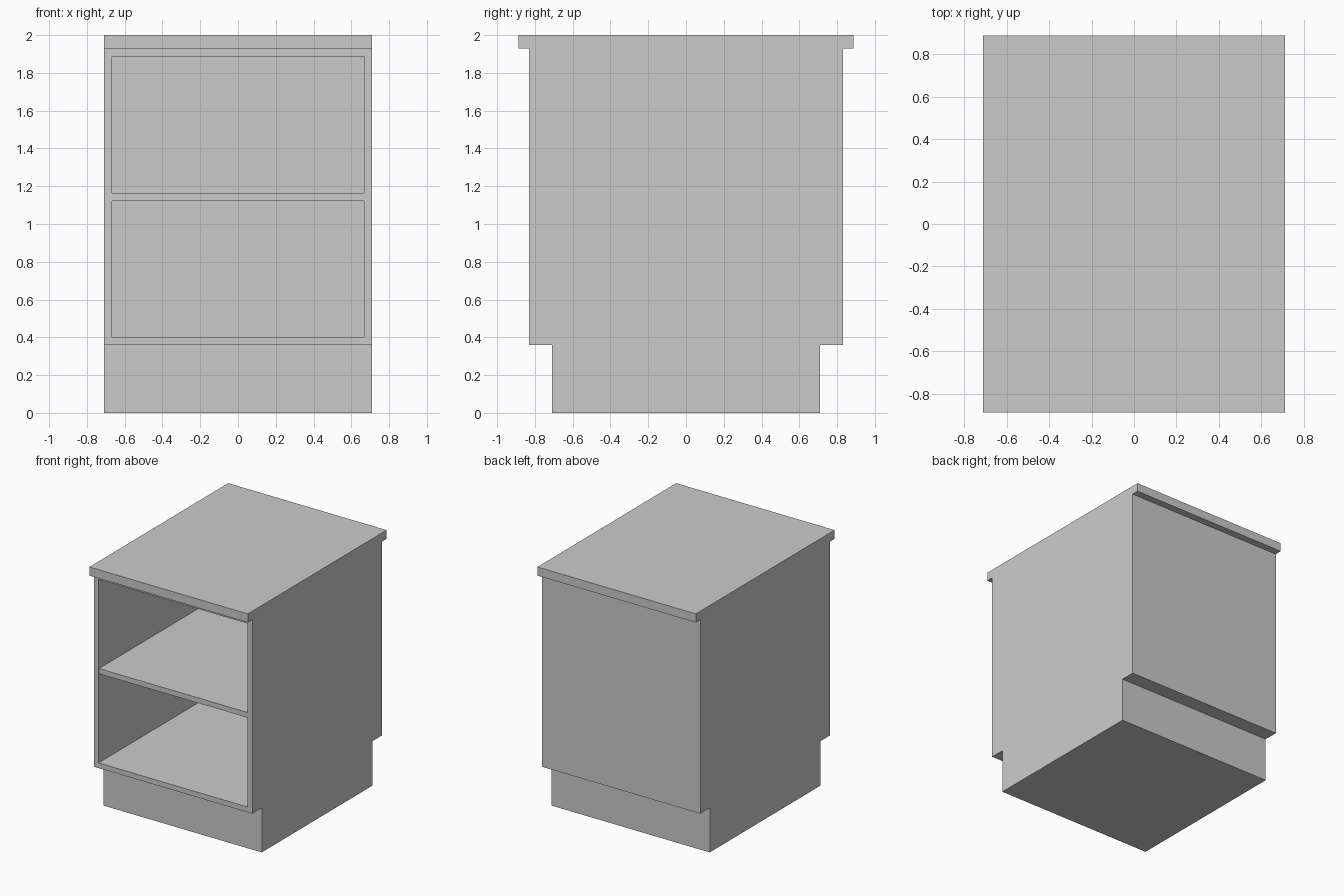
import bpy, bmesh
from mathutils import Vector

if "Cube" in bpy.data.objects:
    bpy.data.objects.remove(bpy.data.objects["Cube"])

HALF_W = 0.71    # half width of the cabinet
FRONT = 0.83     # front and back of the carcass
PANEL = 0.042    # panel thickness


def finish(bm, name):
    bmesh.ops.recalc_face_normals(bm, faces=bm.faces)
    mesh = bpy.data.meshes.new(name)
    bm.to_mesh(mesh)
    bm.free()
    obj = bpy.data.objects.new(name, mesh)
    bpy.context.collection.objects.link(obj)
    return obj


# Cabinet body: stepped side profile (toe kick, carcass, overhanging top)
half = [(0.71, 0.0), (0.71, 0.36), (FRONT, 0.36),
        (FRONT, 1.93), (0.888, 1.93), (0.888, 2.0)]
profile = half + [(-y, z) for y, z in reversed(half)]
bm = bmesh.new()
side = bm.faces.new([bm.verts.new((-HALF_W, y, z)) for y, z in profile])
ext = bmesh.ops.extrude_face_region(bm, geom=[side], use_keep_orig=True)
verts = [g for g in ext["geom"] if isinstance(g, bmesh.types.BMVert)]
bmesh.ops.translate(bm, verts=verts, vec=(2 * HALF_W, 0, 0))
bmesh.ops.recalc_face_normals(bm, faces=bm.faces)

# Open compartment: inset the front face and push it back to the rear panel
front = next(f for f in bm.faces if f.normal.y < -0.9
             and abs(f.calc_center_median().y + FRONT) < 1e-4)
bmesh.ops.inset_region(bm, faces=[front], thickness=PANEL, use_even_offset=True)
ext = bmesh.ops.extrude_discrete_faces(bm, faces=[front])
bmesh.ops.translate(bm, verts=ext["faces"][0].verts[:],
                    vec=(0, 2 * FRONT - PANEL, 0))
finish(bm, "cabinet_body")

# Shelf inside the compartment
bm = bmesh.new()
bmesh.ops.create_cube(bm, size=1)
y0, y1 = -FRONT + 0.006, FRONT - PANEL
bmesh.ops.scale(bm, verts=bm.verts, vec=(2 * (HALF_W - PANEL), y1 - y0, PANEL))
bmesh.ops.translate(bm, verts=bm.verts, vec=Vector((0, (y0 + y1) / 2, 1.143)))
finish(bm, "shelf")
